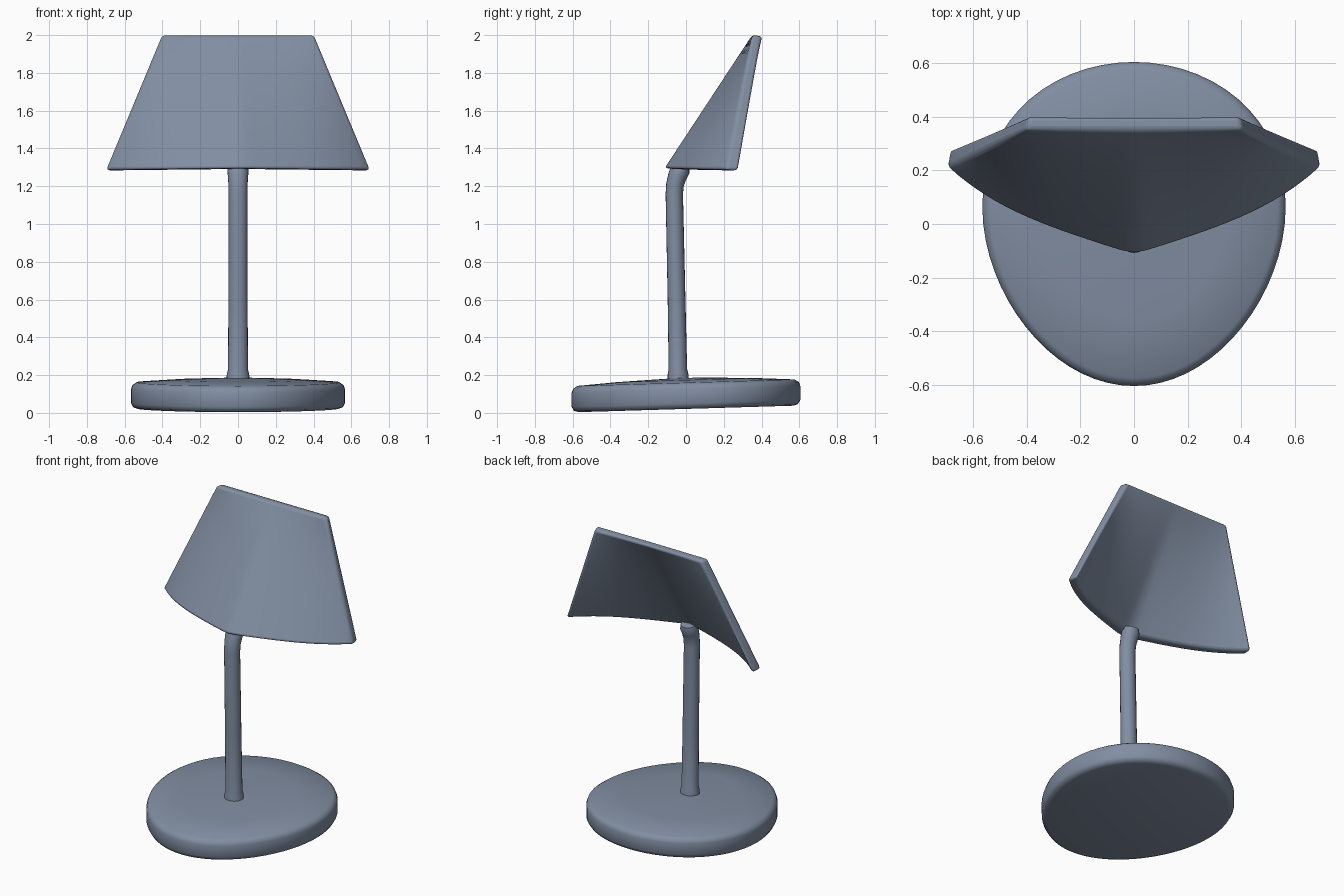
import bpy, bmesh, math

if "Cube" in bpy.data.objects:
    bpy.data.objects.remove(bpy.data.objects["Cube"])

grey = bpy.data.materials.new("slate_grey")
grey.diffuse_color = (0.22, 0.27, 0.36, 1)
grey.use_nodes = True
grey.node_tree.nodes["Principled BSDF"].inputs["Base Color"].default_value = grey.diffuse_color


def finish(name, bm, angle):
    bmesh.ops.recalc_face_normals(bm, faces=bm.faces[:])
    me = bpy.data.meshes.new(name)
    bm.to_mesh(me)
    bm.free()
    ob = bpy.data.objects.new(name, me)
    bpy.context.collection.objects.link(ob)
    me.materials.append(grey)
    bpy.ops.object.select_all(action='DESELECT')
    ob.select_set(True)
    bpy.context.view_layer.objects.active = ob
    bpy.ops.object.shade_smooth_by_angle(angle=math.radians(angle))
    return ob


def loft(bm, rings):
    """Bridge equal-length vertex rings, capping both ends."""
    n = len(rings[0])
    for a, b in zip(rings, rings[1:]):
        for i in range(n):
            j = (i + 1) % n
            bm.faces.new((a[i], a[j], b[j], b[i]))
    bm.faces.new(rings[0])
    bm.faces.new(rings[-1])


# Base: egg-shaped slab, slightly tilted, with rounded rim and low dome
bm = bmesh.new()
N = 64
rings = []
for s, z0 in [(0.94, 0.021), (0.98, 0.029), (1, 0.05), (1, 0.125), (0.988, 0.145),
              (0.95, 0.16), (0.6, 0.174), (0.12, 0.185)]:
    ring = []
    for i in range(N):
        t = 2 * math.pi * i / N
        x = s * 0.563 * math.cos(t) * (1 + 0.11 * math.sin(t))
        y = s * 0.605 * math.sin(t)
        ring.append(bm.verts.new((x, y, z0 + 0.03 * y)))
    rings.append(ring)
loft(bm, rings)
finish("base", bm, 50)

# Stem: slim tube with a bend at the top and a small foot collar
bm = bmesh.new()
rings = []
path = [(-0.042, 0.15, 0.057), (-0.042, 0.205, 0.055), (-0.043, 0.23, 0.049),
        (-0.05, 0.6, 0.047), (-0.062, 1.16, 0.046), (-0.058, 1.21, 0.047),
        (-0.045, 1.255, 0.05), (-0.032, 1.285, 0.052), (-0.026, 1.312, 0.045)]
for k, (y, z, r) in enumerate(path):
    p, q = path[max(k - 1, 0)], path[min(k + 1, len(path) - 1)]
    dy, dz = q[0] - p[0], q[1] - p[1]
    d = math.hypot(dy, dz)
    ring = []
    for i in range(20):
        t = 2 * math.pi * i / 20
        c, s = 1.08 * r * math.cos(t), r * math.sin(t)
        ring.append(bm.verts.new((c, y + s * dz / d, z - s * dy / d)))
    rings.append(ring)
loft(bm, rings)
finish("stem", bm, 50)

# Shade: leaning sheet, bent to a soft V at the bottom and straight at the top
bm = bmesh.new()
NU, NV = 32, 10


def shade_point(u, v, inner):
    a = abs(u)
    b = math.sqrt(a * a + 0.0016)
    y0 = -0.122 + 0.23 * b + 0.105 * a ** 4
    x = u * (0.70 + (0.405 - 0.70) * v)
    y = y0 + (0.35 - y0) * v
    z0 = 1.296 - 0.008 * a
    z = z0 + (2.0 - z0) * v
    if inner:
        x -= 0.012 * u
        y += 0.066 - 0.014 * v
        z -= 0.006
    return x, y, z


def sheet(inner):
    return [[bm.verts.new(shade_point(-1 + 2 * i / NU, j / NV, inner))
             for i in range(NU + 1)] for j in range(NV + 1)]


outer, inner = sheet(False), sheet(True)
for g in (outer, inner):
    for j in range(NV):
        for i in range(NU):
            bm.faces.new((g[j][i], g[j][i + 1], g[j + 1][i + 1], g[j + 1][i]))
for j in (0, NV):
    for i in range(NU):
        bm.faces.new((outer[j][i], outer[j][i + 1], inner[j][i + 1], inner[j][i]))
for i in (0, NU):
    for j in range(NV):
        bm.faces.new((outer[j][i], outer[j + 1][i], inner[j + 1][i], inner[j][i]))
shade = finish("shade", bm, 60)

# Softened rim around the sheet
bev = shade.modifiers.new("rim", 'BEVEL')
bev.width = 0.016
bev.segments = 3
bev.limit_method = 'ANGLE'
bev.angle_limit = math.radians(45)
